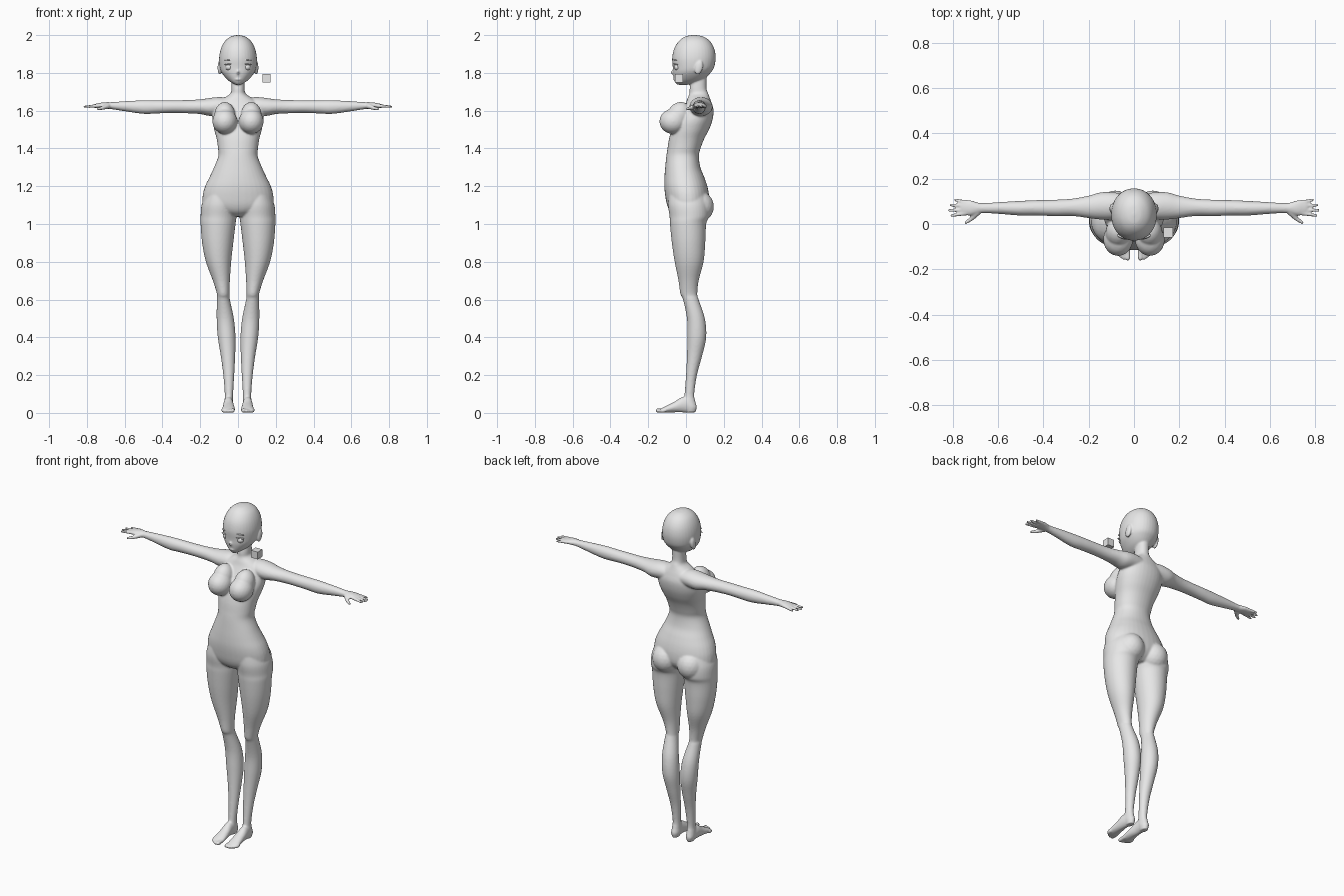
import bpy, bmesh, math
from mathutils import Vector, Matrix

grey = bpy.data.materials.new("plain grey")
grey.diffuse_color = (0.8, 0.8, 0.8, 1)


def finish(bm, name):
    bmesh.ops.recalc_face_normals(bm, faces=bm.faces[:])
    me = bpy.data.meshes.new(name)
    bm.to_mesh(me)
    bm.free()
    me.materials.append(grey)
    ob = bpy.data.objects.new(name, me)
    bpy.context.collection.objects.link(ob)
    return ob


def catmull(p, q, r, s, t):
    return [0.5 * (2*b + (c - a)*t + (2*a - 5*b + 4*c - d)*t*t + (3*b - a - 3*c + d)*t**3)
            for a, b, c, d in zip(p, q, r, s)]


def loft(bm, axis, rings, side=1, power=2.0, n=36, sub=5):
    """Rings are (position on axis, a min, a max, b min, b max)."""
    full = []
    for i in range(len(rings) - 1):
        p, q = rings[max(i - 1, 0)], rings[i]
        r, s = rings[i + 1], rings[min(i + 2, len(rings) - 1)]
        full += [catmull(p, q, r, s, k / sub) for k in range(sub)]
    full.append(rings[-1])
    loops = []
    for t, a0, a1, b0, b1 in full:
        loop = []
        for k in range(n):
            c, s = math.cos(2*math.pi*k/n), math.sin(2*math.pi*k/n)
            a = (a0+a1)/2 + (a1-a0)/2 * math.copysign(abs(c)**(2/power), c)
            b = (b0+b1)/2 + (b1-b0)/2 * math.copysign(abs(s)**(2/power), s)
            x, y, z = {'x': (t, a, b), 'y': (a, t, b), 'z': (a, b, t)}[axis]
            loop.append(bm.verts.new((x*side, y, z)))
        loops.append(loop)
    for l0, l1 in zip(loops, loops[1:]):
        for k in range(n):
            bm.faces.new((l0[k], l0[(k+1) % n], l1[(k+1) % n], l1[k]))
    bm.faces.new(loops[0])
    bm.faces.new(loops[-1])


def ball(bm, pos, size, tilt=0, axis='X', sub=3):
    m = Matrix.Translation(pos) @ Matrix.Rotation(tilt, 4, axis) @ Matrix.Diagonal((*size, 1))
    bmesh.ops.create_icosphere(bm, subdivisions=sub, radius=1, matrix=m)


def digit(bm, side, p, q, r0, r1, steps=14):
    p, q = Vector(p), Vector(q)
    for k in range(steps + 1):
        c = p.lerp(q, k / steps)
        r = r0 + (r1 - r0) * k / steps
        ball(bm, (c.x*side, c.y, c.z), (r, r, r), sub=2)


body = bmesh.new()

# torso and neck
torso = [(1.79, .034, .035, .11), (1.72, .035, .02, .108), (1.69, .041, .018, .118),
         (1.665, .078, .008, .127), (1.64, .113, -.002, .136), (1.60, .131, -.025, .146),
         (1.55, .135, -.055, .14), (1.50, .126, -.076, .122), (1.45, .113, -.09, .096),
         (1.40, .106, -.098, .077), (1.36, .104, -.104, .068), (1.30, .127, -.11, .076),
         (1.25, .150, -.114, .096), (1.20, .174, -.115, .113), (1.15, .187, -.11, .122),
         (1.10, .183, -.1, .12), (1.065, .13, -.082, .1), (1.04, .05, -.05, .07)]
loft(body, 'z', [(z, -w, w, f, b) for z, w, f, b in torso], power=2.15)

# head
head = [(2.0, .006, .035, .05), (1.993, .036, -.003, .09), (1.97, .068, -.036, .125),
        (1.93, .09, -.062, .149), (1.88, .1, -.073, .157), (1.83, .097, -.07, .149),
        (1.80, .086, -.069, .13), (1.77, .062, -.064, .1), (1.75, .038, -.057, .06),
        (1.737, .014, -.045, .01)]
loft(body, 'z', [(z, -w, w, f, b) for z, w, f, b in head], power=2.1)
ball(body, (0, -.068, 1.803), (.007, .013, .012))
ball(body, (0, -.061, 1.766), (.017, .007, .005))

arm = [(.05, .03, .135, 1.58, 1.668), (.10, .02, .14, 1.575, 1.672), (.15, .02, .139, 1.572, 1.667),
       (.20, .026, .125, 1.582, 1.66), (.27, .035, .112, 1.586, 1.656), (.35, .035, .107, 1.588, 1.655),
       (.43, .037, .105, 1.585, 1.655), (.50, .037, .102, 1.583, 1.655), (.60, .045, .096, 1.597, 1.65),
       (.67, .048, .092, 1.608, 1.645), (.69, .045, .095, 1.61, 1.645), (.72, .038, .104, 1.613, 1.643),
       (.75, .039, .106, 1.613, 1.637), (.765, .05, .1, 1.618, 1.633)]
leg = [(1.16, .03, .17, -.09, .1), (1.10, .008, .193, -.095, .12), (1.04, .008, .198, -.087, .122),
       (1.0, .013, .198, -.085, .107), (.9, .025, .19, -.075, .102), (.8, .036, .17, -.06, .093),
       (.7, .043, .133, -.04, .067), (.63, .045, .112, -.03, .06), (.6, .043, .112, -.016, .067),
       (.5, .022, .113, .005, .1), (.4, .013, .107, .007, .107), (.3, .015, .091, .005, .085),
       (.2, .02, .078, 0, .058), (.1, .026, .07, -.008, .044), (.06, .026, .072, -.015, .05),
       (.03, .025, .073, -.01, .057), (.003, .032, .066, 0, .05)]
foot = [(.05, .035, .065, .01, .05), (.02, .027, .072, .001, .08), (-.02, .025, .077, .003, .084),
        (-.06, .02, .08, .003, .06), (-.10, .016, .084, .001, .04), (-.125, .018, .085, .001, .027),
        (-.135, .03, .08, .005, .02)]

for s in (1, -1):
    loft(body, 'x', arm, s)
    loft(body, 'z', leg, s)
    loft(body, 'y', foot, s)
    # bust and hips
    ball(body, (.07*s, -.068, 1.543), (.066, .073, .067))
    ball(body, (.07*s, -.04, 1.572), (.056, .062, .078), -.5)
    ball(body, (.083*s, .062, 1.092), (.08, .086, .085))
    # ears
    ball(body, (.097*s, .068, 1.828), (.011, .021, .038), -.25)
    # fingers and thumb
    for y0, y1, tip in ((.096, .106, .793), (.08, .084, .814), (.062, .06, .82), (.047, .037, .81)):
        digit(body, s, (.742, y0, 1.626), (tip - .006, y1, 1.621), .010, .0065)
    digit(body, s, (.69, .052, 1.624), (.718, .022, 1.614), .015, .01)
    digit(body, s, (.718, .022, 1.614), (.742, .006, 1.609), .01, .007)
    # toes
    for x, tip, r in ((.028, -.15, .0115), (.045, -.149, .009), (.057, -.142, .0085),
                      (.068, -.134, .008), (.077, -.125, .008)):
        digit(body, s, (x, -.11, .015), (x, tip, r + .001), .012, r)

# fuse the parts into one skin, then soften the trunk joins
ob = finish(body, "body")
bpy.context.view_layer.objects.active = ob
ob.select_set(True)
rm = ob.modifiers.new("fuse", 'REMESH')
rm.mode = 'VOXEL'
rm.voxel_size = 0.005
bpy.ops.object.modifier_apply(modifier=rm.name)
vg = ob.vertex_groups.new(name="soften")
for v in ob.data.vertices:
    x, z = abs(v.co.x), v.co.z
    w = .25 if x > .66 or z < .05 or z > 1.72 else 1.0
    vg.add([v.index], w, 'REPLACE')
sm = ob.modifiers.new("soften", 'SMOOTH')
sm.factor = 0.5
sm.iterations = 8
sm.vertex_group = vg.name
bpy.ops.object.modifier_apply(modifier=sm.name)
if not ob.data.materials:
    ob.data.materials.append(grey)
for p in ob.data.polygons:
    p.use_smooth = True
    p.material_index = 0

# eyes, lids and brows
for name, pos, size, tilt in (("eye", (.048, -.046, 1.83), (.019, .017, .017), 0),
                              ("eyelid", (.05, -.055, 1.846), (.025, .011, .003), .12),
                              ("eyebrow", (.05, -.056, 1.868), (.024, .008, .0025), .1)):
    for s, label in ((1, "left"), (-1, "right")):
        bm = bmesh.new()
        m = (Matrix.Translation((pos[0]*s, pos[1], pos[2])) @ Matrix.Rotation(.3*s, 4, 'Z')
             @ Matrix.Rotation(tilt*s, 4, 'Y') @ Matrix.Diagonal((*size, 1)))
        bmesh.ops.create_icosphere(bm, subdivisions=3, radius=1, matrix=m)
        for f in bm.faces:
            f.smooth = True
        finish(bm, label + "_" + name)

# small floating cube beside the head
bm = bmesh.new()
bmesh.ops.create_cube(bm, size=.044, matrix=Matrix.Translation((.151, -.037, 1.772)))
finish(bm, "small_cube")
